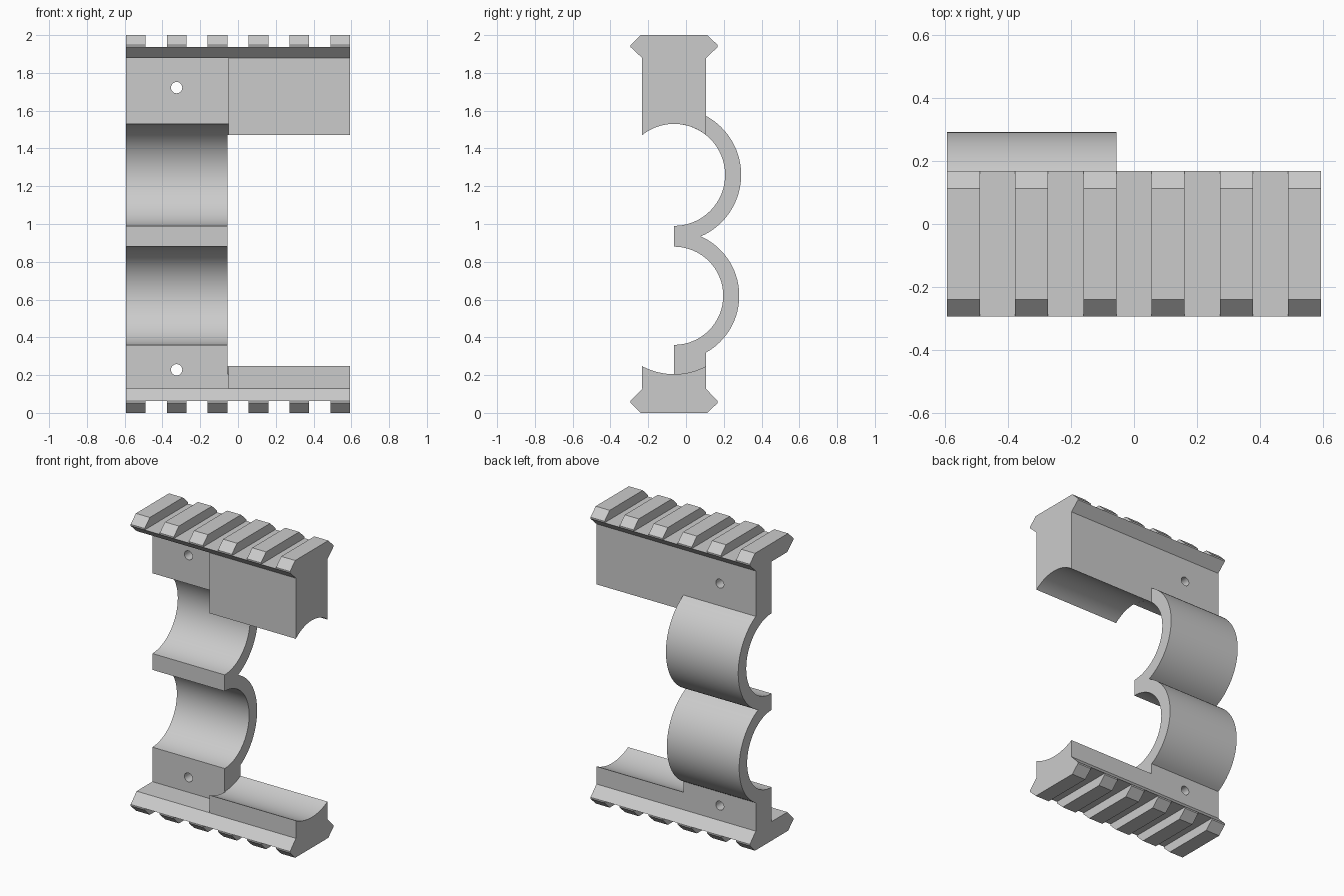
import bpy
import bmesh
from math import sin, cos, radians, degrees, atan2, sqrt, acos
from mathutils import Matrix

old = bpy.data.objects.get("Cube")
if old:
    bpy.data.objects.remove(old, do_unlink=True)

grey = bpy.data.materials.new("plain_grey")
grey.use_nodes = True
color = (0.6, 0.6, 0.6, 1)
grey.diffuse_color = color
grey.node_tree.nodes["Principled BSDF"].inputs["Base Color"].default_value = color

LEFT, RIGHT = 0.593, -0.593      # model ends along x
SPLIT = -0.055                   # inner end of the clamp
MID = -0.063                     # centre plane of rails and rings
FRONT, BACK = MID - 0.169, MID + 0.168
TOP_NECK, LOW_NECK = 1.878, 0.128


def add_object(name, bm):
    bmesh.ops.recalc_face_normals(bm, faces=bm.faces)
    mesh = bpy.data.meshes.new(name)
    bm.to_mesh(mesh)
    bm.free()
    mesh.materials.append(grey)
    ob = bpy.data.objects.new(name, mesh)
    bpy.context.collection.objects.link(ob)
    return ob


def smooth(ob):
    bpy.ops.object.select_all(action='DESELECT')
    ob.select_set(True)
    bpy.context.view_layer.objects.active = ob
    bpy.ops.object.shade_smooth_by_angle(angle=radians(30))


def prism(bm, profile, x0, x1):
    """Extrude a (y, z) outline along x."""
    face = bm.faces.new([bm.verts.new((x0, y, z)) for y, z in profile])
    out = bmesh.ops.extrude_face_region(bm, geom=[face])["geom"]
    verts = [v for v in out if isinstance(v, bmesh.types.BMVert)]
    bmesh.ops.translate(bm, verts=verts, vec=(x1 - x0, 0, 0))


def arc(z, r, start, end, n=32):
    steps = [radians(start + (end - start) * i / n) for i in range(n + 1)]
    return [(MID + r * cos(a), z + r * sin(a)) for a in steps]


# Toothed rails, the lower one flipped
def rail(name, neck, flip):
    def side(pts):
        pts = [(y, 2 - z if flip else z) for y, z in pts]
        return [(MID - y, z) for y, z in pts] + [(MID + y, z) for y, z in reversed(pts)]
    bm = bmesh.new()
    base = 2 - neck if flip else neck
    prism(bm, side([(0.168, base), (0.231, 1.937)]), RIGHT, LEFT)
    tooth = side([(0.231, 1.937), (0.231, 1.947), (0.176, 2.0)])
    width, count = 0.104, 6
    pitch = (LEFT - RIGHT - width) / (count - 1)
    for i in range(count):
        x = RIGHT + i * pitch
        prism(bm, tooth, x, x + width)
    add_object(name, bm)


rail("top_rail", TOP_NECK, False)
rail("bottom_rail", LOW_NECK, True)


# Blocks with a curved saddle, plus the thin strip joining them to the clamp
def saddle(name, neck, centre, r, sign):
    bm = bmesh.new()
    for x0, x1, y0 in ((-0.05, LEFT, FRONT), (SPLIT, -0.05, MID)):
        a = degrees(acos((BACK - MID) / r))
        b = degrees(acos((y0 - MID) / r))
        curve = arc(centre, r, sign * a, sign * b, 24)
        prism(bm, curve + [(y0, neck), (BACK, neck)], x0, x1)
    smooth(add_object(name, bm))


UP, UP_IN, UP_OUT = 1.26, 0.27, 0.355
LOW, LOW_IN, LOW_OUT = 0.62, 0.26, 0.345
saddle("top_block", TOP_NECK, UP, UP_IN, 1)
saddle("bottom_block", LOW_NECK, 0.565, 0.36, -1)

# Clamp with two half rings: find where the outer circles meet
gap = UP - LOW
drop = (gap ** 2 + UP_OUT ** 2 - LOW_OUT ** 2) / (2 * gap)
reach = sqrt(UP_OUT ** 2 - drop ** 2)
up_start = degrees(acos((BACK - MID) / UP_OUT))
up_end = degrees(atan2(-drop, reach))
low_start = degrees(atan2(gap - drop, reach))
low_end = -degrees(acos((BACK - MID) / LOW_OUT))
outline = [(MID, TOP_NECK), (BACK, TOP_NECK)]
outline += arc(UP, UP_OUT, up_start, up_end)
outline += arc(LOW, LOW_OUT, low_start, low_end)[1:]
outline += [(BACK, LOW_NECK), (MID, LOW_NECK)]
outline += arc(LOW, LOW_IN, -90, 90) + arc(UP, UP_IN, -90, 90)
bm = bmesh.new()
prism(bm, outline, RIGHT, SPLIT)
clamp = add_object("clamp", bm)

# Screw holes through the clamp
bm = bmesh.new()
for z in (1.722, 0.228):
    place = Matrix.Translation((-0.325, 0, z)) @ Matrix.Rotation(radians(90), 4, 'X')
    bmesh.ops.create_cone(bm, cap_ends=True, segments=32, radius1=0.03,
                          radius2=0.03, depth=1, matrix=place)
cutter = add_object("hole_cutter", bm)
cutter.hide_render = True
cut = clamp.modifiers.new("holes", 'BOOLEAN')
cut.operation = 'DIFFERENCE'
cut.solver = 'EXACT'
cut.object = cutter
bpy.ops.object.select_all(action='DESELECT')
clamp.select_set(True)
bpy.context.view_layer.objects.active = clamp
bpy.ops.object.modifier_apply(modifier=cut.name)
bpy.data.objects.remove(cutter, do_unlink=True)
smooth(clamp)
